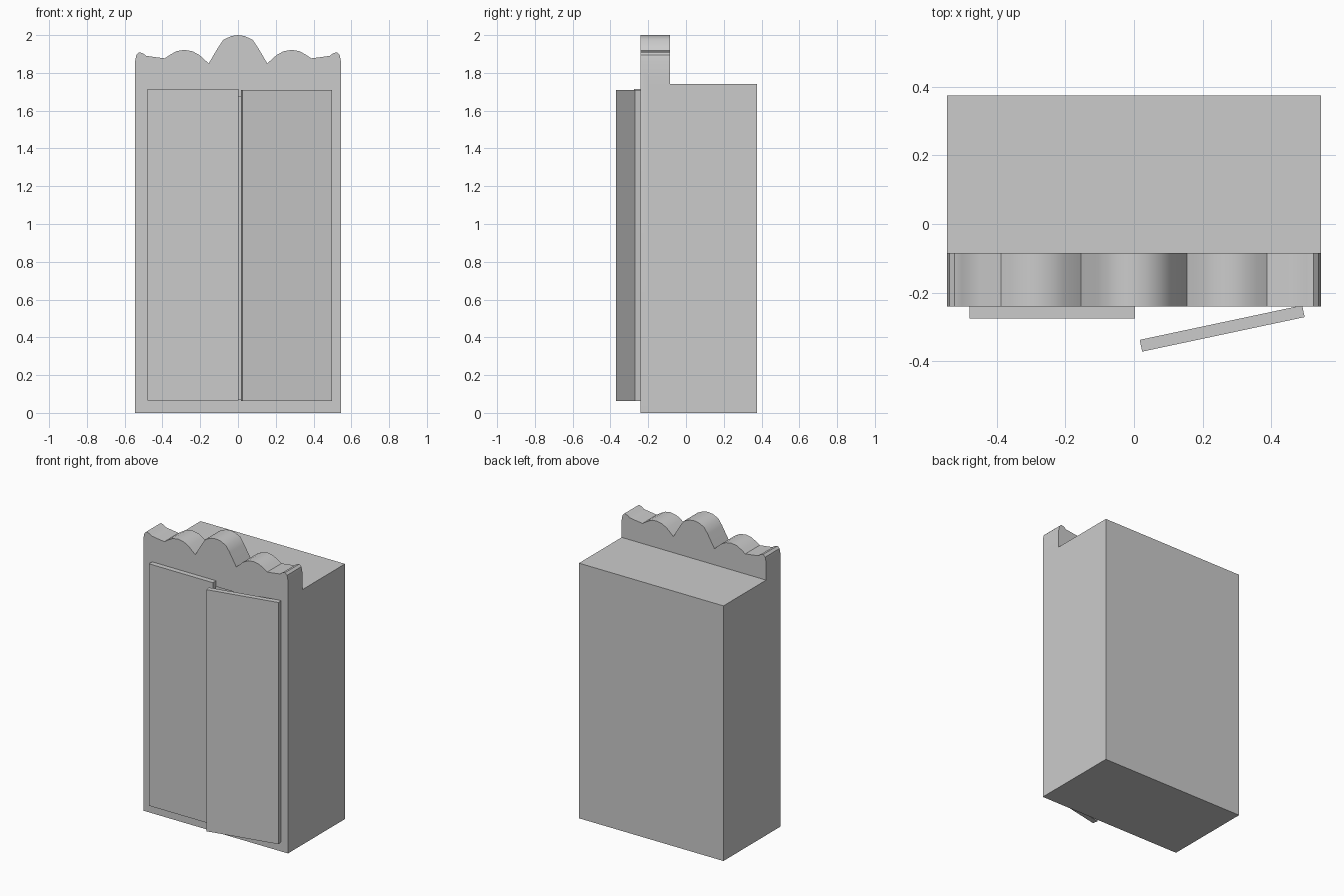
import bpy, bmesh, math
from mathutils import Matrix, Vector

if "Cube" in bpy.data.objects:
    bpy.data.objects.remove(bpy.data.objects["Cube"])


def prism(name, outline, y0, y1):
    """Extrude an x-z outline from y0 to y1."""
    bm = bmesh.new()
    face = bm.faces.new([bm.verts.new((x, y0, z)) for x, z in outline])
    new = bmesh.ops.extrude_face_region(bm, geom=[face])["geom"]
    bmesh.ops.translate(bm, vec=(0, y1 - y0, 0),
                        verts=[g for g in new if isinstance(g, bmesh.types.BMVert)])
    bmesh.ops.recalc_face_normals(bm, faces=bm.faces)
    mesh = bpy.data.meshes.new(name)
    bm.to_mesh(mesh)
    bm.free()
    ob = bpy.data.objects.new(name, mesh)
    bpy.context.collection.objects.link(ob)
    return ob


def box(name, x0, x1, y0, y1, z0, z1):
    return prism(name, [(x0, z0), (x1, z0), (x1, z1), (x0, z1)], y0, y1)


def activate(ob):
    bpy.ops.object.select_all(action='DESELECT')
    ob.select_set(True)
    bpy.context.view_layer.objects.active = ob


def boolean(ob, other, operation):
    mod = ob.modifiers.new(operation, 'BOOLEAN')
    mod.operation, mod.object, mod.solver = operation, other, 'EXACT'
    activate(ob)
    bpy.ops.object.modifier_apply(modifier=mod.name)
    bpy.data.objects.remove(other)


# Front panel with the scalloped crest, mirrored from its right half
half = [(0.035, 1.995), (0.078, 1.975), (0.105, 1.935), (0.155, 1.85),
        (0.205, 1.895), (0.24, 1.914), (0.285, 1.922), (0.325, 1.915),
        (0.358, 1.897), (0.388, 1.877), (0.45, 1.885), (0.485, 1.89),
        (0.502, 1.903), (0.523, 1.909), (0.538, 1.895), (0.545, 1.86), (0.545, 0)]
outline = [(-x, z) for x, z in reversed(half)] + [(0, 2.0)] + half
cabinet = prism("wardrobe_cabinet", outline, -0.24, -0.085)

# Cabinet body behind the panel, hollowed out behind the doors
boolean(cabinet, box("body", -0.545, 0.545, -0.2, 0.375, 0, 1.74), 'UNION')
boolean(cabinet, box("hollow", -0.46, 0.46, -0.4, 0.32, 0.07, 1.675), 'DIFFERENCE')
activate(cabinet)
bpy.ops.object.shade_smooth_by_angle(angle=math.radians(35))

# Closed left door
box("left_door", -0.48, 0.003, -0.275, -0.24, 0.065, 1.715)

# Right door, ajar about its outer edge
door = box("right_door", -0.484, 0, -0.035, 0, 0.062, 1.71)
door.data.transform(Matrix.Translation((0.49, -0.237, 0)) @ Matrix.Rotation(math.radians(12), 4, 'Z'))
